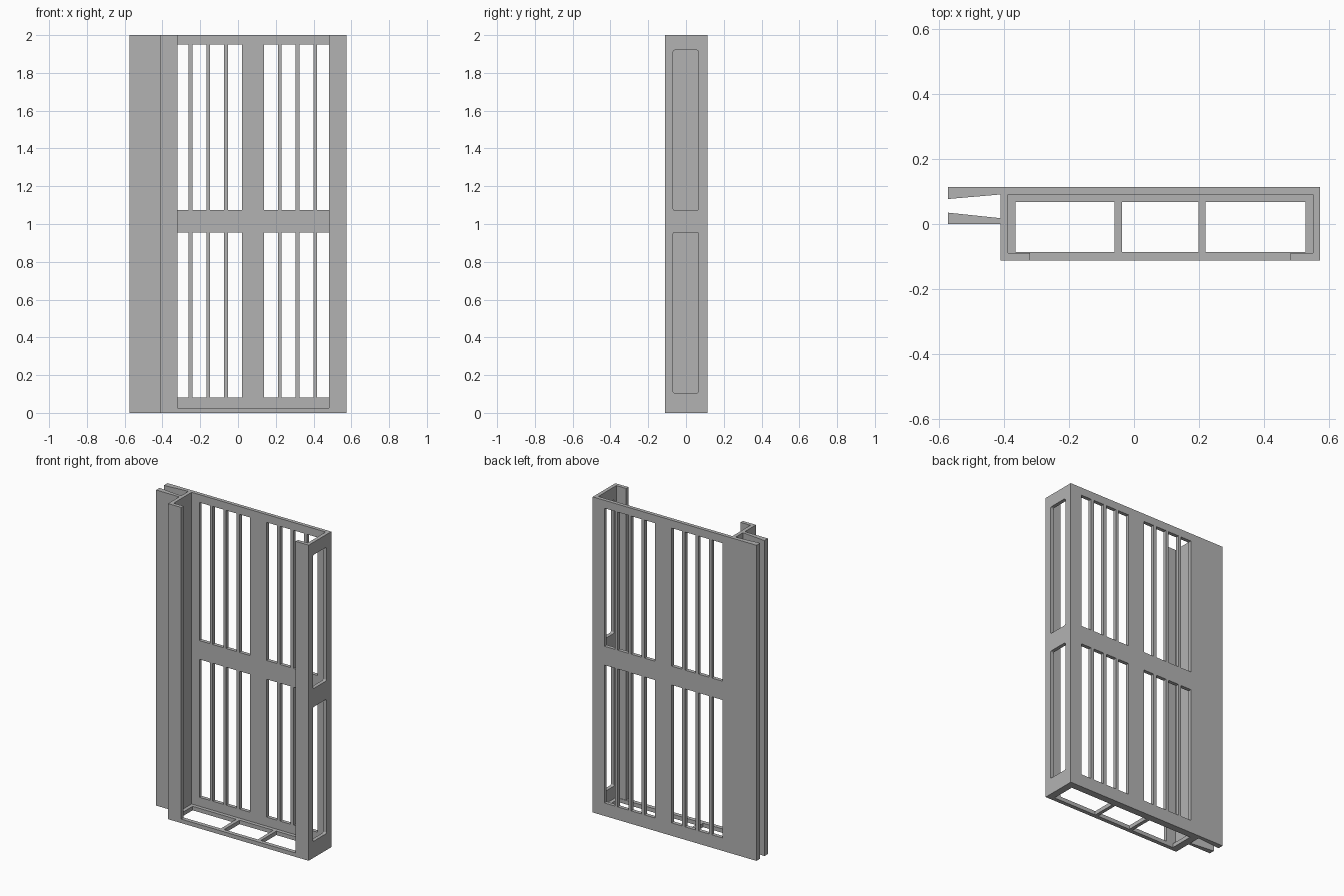
import bpy
import bmesh

cube = bpy.data.objects.get("Cube")
if cube:
    bpy.data.objects.remove(cube, do_unlink=True)

grey = bpy.data.materials.new("plain grey")
grey.diffuse_color = (0.45, 0.45, 0.45, 1)
grey.use_nodes = True
grey.node_tree.nodes["Principled BSDF"].inputs["Base Color"].default_value = (0.45, 0.45, 0.45, 1)

HEIGHT = 2.0
LEFT, RIGHT = -0.574, 0.574      # outer edges of the back panel
FRONT, BACK = -0.112, 0.114
BOX_LEFT = -0.412                # outer face of the solid wall
WALL = 0.023                     # sheet thickness
BACK_IN = BACK - WALL
FRONT_IN = FRONT + WALL


def finish(name, bm):
    bmesh.ops.recalc_face_normals(bm, faces=bm.faces[:])
    mesh = bpy.data.meshes.new(name)
    bm.to_mesh(mesh)
    bm.free()
    mesh.materials.append(grey)
    obj = bpy.data.objects.new(name, mesh)
    bpy.context.collection.objects.link(obj)
    return obj


def panel(name, axes, us, vs, w_range, is_hole, rounding=0):
    """Sheet made of grid cells, some left open, thickened along axes[2]."""
    u_axis, v_axis, w_axis = axes
    bm = bmesh.new()
    grid = []
    for u in us:
        row = []
        for v in vs:
            co = [0, 0, 0]
            co[u_axis], co[v_axis] = u, v
            row.append(bm.verts.new(co))
        grid.append(row)
    for i in range(len(us) - 1):
        for j in range(len(vs) - 1):
            if not is_hole(i, j):
                bm.faces.new((grid[i][j], grid[i + 1][j], grid[i + 1][j + 1], grid[i][j + 1]))
    bmesh.ops.recalc_face_normals(bm, faces=bm.faces[:])
    bmesh.ops.solidify(bm, geom=bm.faces[:], thickness=WALL)
    middle = sum(v.co[w_axis] for v in bm.verts) / len(bm.verts)
    for v in bm.verts:
        v.co[w_axis] = w_range[0] if v.co[w_axis] < middle else w_range[1]
    if rounding:
        corners = [e for e in bm.edges
                   if abs(e.verts[0].co[w_axis] - e.verts[1].co[w_axis]) > WALL / 2
                   and us[0] < e.verts[0].co[u_axis] < us[-1]
                   and vs[0] < e.verts[0].co[v_axis] < vs[-1]]
        bmesh.ops.bevel(bm, geom=corners, offset=rounding, segments=3,
                        profile=0.5, affect='EDGES')
    return finish(name, bm)


def prism(name, outline, z0=0, z1=HEIGHT):
    """Upright bar with the given plan outline."""
    bm = bmesh.new()
    low = [bm.verts.new((x, y, z0)) for x, y in outline]
    high = [bm.verts.new((x, y, z1)) for x, y in outline]
    bm.faces.new(low)
    bm.faces.new(high)
    n = len(outline)
    for i in range(n):
        k = (i + 1) % n
        bm.faces.new((low[i], low[k], high[k], high[i]))
    return finish(name, bm)


def box(name, x0, x1, y0, y1, z0=0, z1=HEIGHT):
    return prism(name, [(x0, y0), (x1, y0), (x1, y1), (x0, y1)], z0, z1)


# Back panel: two columns of four slots, in two rows
PITCH, BAR = 0.094, 0.02


def slot_edges(start):
    edges = []
    for i in range(4):
        edges += [start + i * PITCH, start + (i + 1) * PITCH - BAR]
    return edges


panel("back_panel", (0, 2, 1),
      [LEFT] + slot_edges(-0.335) + slot_edges(0.137) + [RIGHT],
      [0, 0.082, 0.956, 1.075, 1.95, HEIGHT], (BACK_IN, BACK),
      lambda i, j: i % 2 == 1 and j % 2 == 1)

# Side walls: one with two tall windows, one solid
panel("window_wall", (1, 2, 0), [FRONT, -0.068, 0.065, BACK_IN],
      [0, 0.105, 0.956, 1.073, 1.92, HEIGHT], (RIGHT - WALL, RIGHT),
      lambda i, j: i == 1 and j % 2 == 1, rounding=0.008)
box("solid_wall", BOX_LEFT, BOX_LEFT + WALL, FRONT, BACK_IN)

# Front lips
box("left_front_lip", 0.482, RIGHT - WALL, FRONT, FRONT_IN)
box("right_front_lip", BOX_LEFT + WALL, -0.32, FRONT, FRONT_IN)

# Open floor frame with two cross bars
panel("floor_frame", (0, 1, 2),
      [BOX_LEFT + WALL, -0.366, -0.06, -0.037, 0.199, 0.221, 0.528, RIGHT - WALL],
      [FRONT, FRONT_IN + 0.003, 0.068, BACK_IN], (0, 0.025),
      lambda i, j: j == 1 and i % 2 == 1)

# Tapered jaws of the side channel
prism("channel_front_jaw", [(LEFT, 0), (BOX_LEFT, 0), (BOX_LEFT, 0.018), (LEFT, 0.035)])
prism("channel_back_jaw", [(LEFT, 0.077), (BOX_LEFT, BACK_IN), (LEFT, BACK_IN)])
